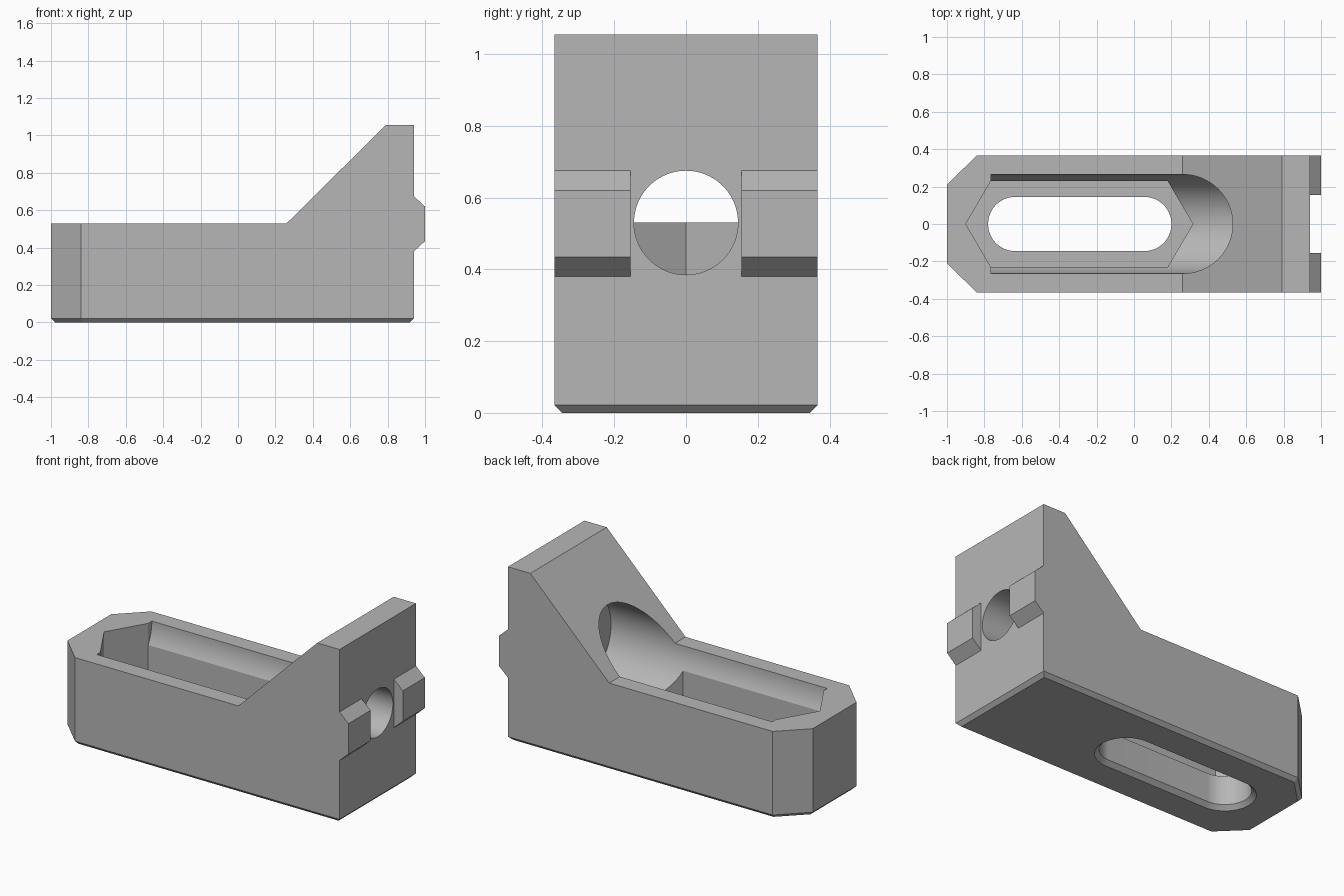
import bpy, bmesh, math
from math import cos, sin, pi

if "Cube" in bpy.data.objects:
    bpy.data.objects.remove(bpy.data.objects["Cube"])

HALF_W = 0.367      # half width of the block
DECK = 0.53         # deck height, also the bore axis
TOP = 1.055

steel = bpy.data.materials.new("plain grey")
steel.use_nodes = True
steel.diffuse_color = (0.47, 0.47, 0.47, 1)
steel.node_tree.nodes["Principled BSDF"].inputs["Base Color"].default_value = steel.diffuse_color


def loft(name, rings):
    """Closed solid through rings of equal point count."""
    bm = bmesh.new()
    loops = [[bm.verts.new(p) for p in ring] for ring in rings]
    n = len(loops[0])
    for a, b in zip(loops, loops[1:]):
        for i in range(n):
            j = (i + 1) % n
            bm.faces.new((a[i], a[j], b[j], b[i]))
    bm.faces.new(loops[0])
    bm.faces.new(loops[-1])
    bmesh.ops.recalc_face_normals(bm, faces=bm.faces)
    mesh = bpy.data.meshes.new(name)
    bm.to_mesh(mesh)
    bm.free()
    mesh.materials.append(steel)
    obj = bpy.data.objects.new(name, mesh)
    bpy.context.collection.objects.link(obj)
    return obj


def plan(points, z):
    return [(x, y, z) for x, y in points]


def side_prism(name, profile, y0, y1):
    return loft(name, [[(x, y, z) for x, z in profile] for y in (y0, y1)])


def bore(name, radius, x0, x1, n=96):
    angles = [2 * pi * i / n for i in range(n)]
    return loft(name, [[(x, radius * cos(a), DECK + radius * sin(a)) for a in angles]
                       for x in (x0, x1)])


def block_outline(d):
    """Block plan with cut corners, inset by d."""
    half = [(0.94 - d, HALF_W - d), (-0.84 + 0.414 * d, HALF_W - d), (-1 + d, 0.21 - 0.414 * d)]
    return half + [(x, -y) for x, y in reversed(half)]


def slot_outline(d, n=32):
    """Round-ended slot plan, grown by d."""
    r = 0.145 + d
    right = [(0.055 + r * cos(a), r * sin(a)) for a in (pi * i / n - pi / 2 for i in range(n + 1))]
    left = [(-0.635 - (x - 0.055), -y) for x, y in right]
    return right + left


def combine(target, tool, operation):
    mod = target.modifiers.new(tool.name, 'BOOLEAN')
    mod.operation = operation
    mod.solver = 'EXACT'
    mod.object = tool
    bpy.context.view_layer.objects.active = target
    bpy.ops.object.modifier_apply(modifier=mod.name)
    bpy.data.objects.remove(tool)


# Block with a bevelled foot
block = loft("clamp_block", [plan(block_outline(0.022), 0), plan(block_outline(0), 0.022),
                             plan(block_outline(0), TOP)])

# Low deck and sloped back of the upright
slope = [(-1.2, DECK), (0.26, DECK), (0.79, TOP), (0.89, TOP + 0.1), (-1.2, TOP + 0.1)]
combine(block, side_prism("slope_cutter", slope, -1, 1), 'DIFFERENCE')

# Pair of locating keys on the end face
key = [(0.9, 0.38), (0.94, 0.38), (1, 0.435), (1, 0.62), (0.94, 0.675), (0.9, 0.675)]
for side in (-1, 1):
    combine(block, side_prism("locating_key", key, side * 0.155, side * HALF_W), 'UNION')

# Wide trough and the smaller through hole
combine(block, bore("trough_cutter", 0.265, -0.765, 0.69), 'DIFFERENCE')
combine(block, bore("hole_cutter", 0.145, 0.6, 1.1), 'DIFFERENCE')

# Pointed pocket
pocket = [(-0.9, 0), (-0.765, -0.23), (0.18, -0.23), (0.315, 0), (0.18, 0.23), (-0.765, 0.23)]
combine(block, loft("pocket_cutter", [plan(pocket, 0.2), plan(pocket, 0.6)]), 'DIFFERENCE')

# Slot through the floor, countersunk below
combine(block, loft("slot_cutter", [plan(slot_outline(0.045), -0.02), plan(slot_outline(0), 0.025),
                                    plan(slot_outline(0), 0.3)]), 'DIFFERENCE')

# Smooth bores, crisp edges
bpy.ops.object.select_all(action='DESELECT')
block.select_set(True)
bpy.context.view_layer.objects.active = block
bpy.ops.object.shade_smooth_by_angle(angle=math.radians(25))
